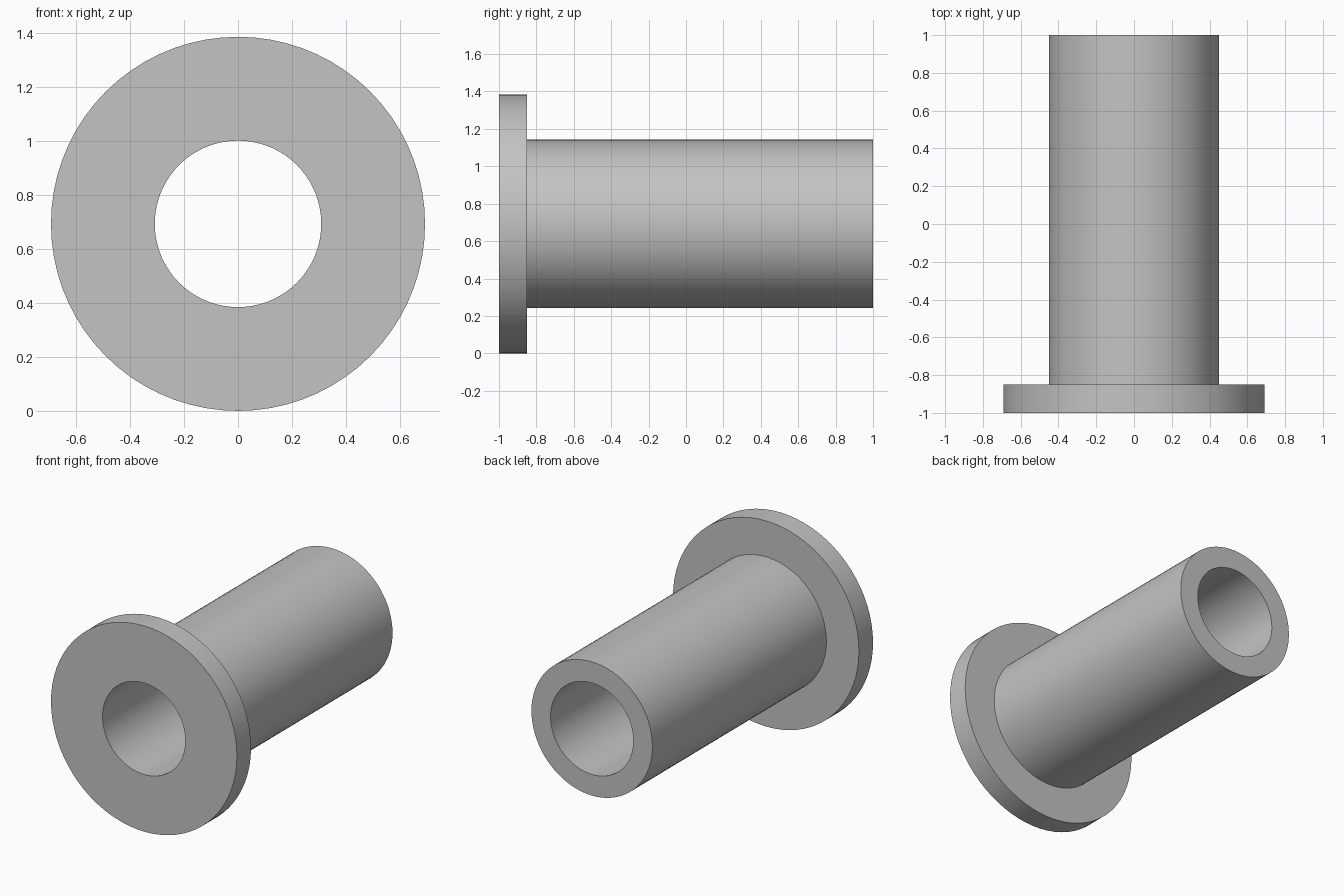
import bpy
import bmesh
from math import radians
from mathutils import Matrix, Vector

cube = bpy.data.objects.get("Cube")
if cube:
    bpy.data.objects.remove(cube, do_unlink=True)

SEGMENTS = 72
FLANGE_R, TUBE_R, BORE_R = 0.692, 0.45, 0.308
FRONT, SHOULDER, BACK = -1.0, -0.85, 1.0

# Plain grey metal
grey = bpy.data.materials.new("grey_metal")
grey.use_nodes = True
colour = (0.55, 0.55, 0.55, 1)
grey.diffuse_color = colour
grey.node_tree.nodes["Principled BSDF"].inputs["Base Color"].default_value = colour

# Closed wall profile as (radius, y), turned around the bore axis
profile = [(BORE_R, FRONT), (FLANGE_R, FRONT), (FLANGE_R, SHOULDER),
           (TUBE_R, SHOULDER), (TUBE_R, BACK), (BORE_R, BACK)]

bm = bmesh.new()
verts = [bm.verts.new((0, y, r)) for r, y in profile]
edges = [bm.edges.new((v, verts[(i + 1) % len(verts)])) for i, v in enumerate(verts)]
bmesh.ops.spin(bm, geom=verts + edges, cent=(0, 0, 0), axis=(0, 1, 0),
               angle=radians(360), steps=SEGMENTS, use_merge=True)
bmesh.ops.remove_doubles(bm, verts=bm.verts, dist=0.0001)
bmesh.ops.recalc_face_normals(bm, faces=bm.faces)
bmesh.ops.transform(bm, matrix=Matrix.Translation(Vector((0, 0, FLANGE_R))), verts=bm.verts)

# Flanged sleeve
mesh = bpy.data.meshes.new("flanged_bushing")
bm.to_mesh(mesh)
bm.free()
mesh.materials.append(grey)
bushing = bpy.data.objects.new("flanged_bushing", mesh)
bpy.context.collection.objects.link(bushing)

bpy.ops.object.select_all(action="DESELECT")
bushing.select_set(True)
bpy.context.view_layer.objects.active = bushing
bpy.ops.object.shade_smooth_by_angle(angle=radians(30))
